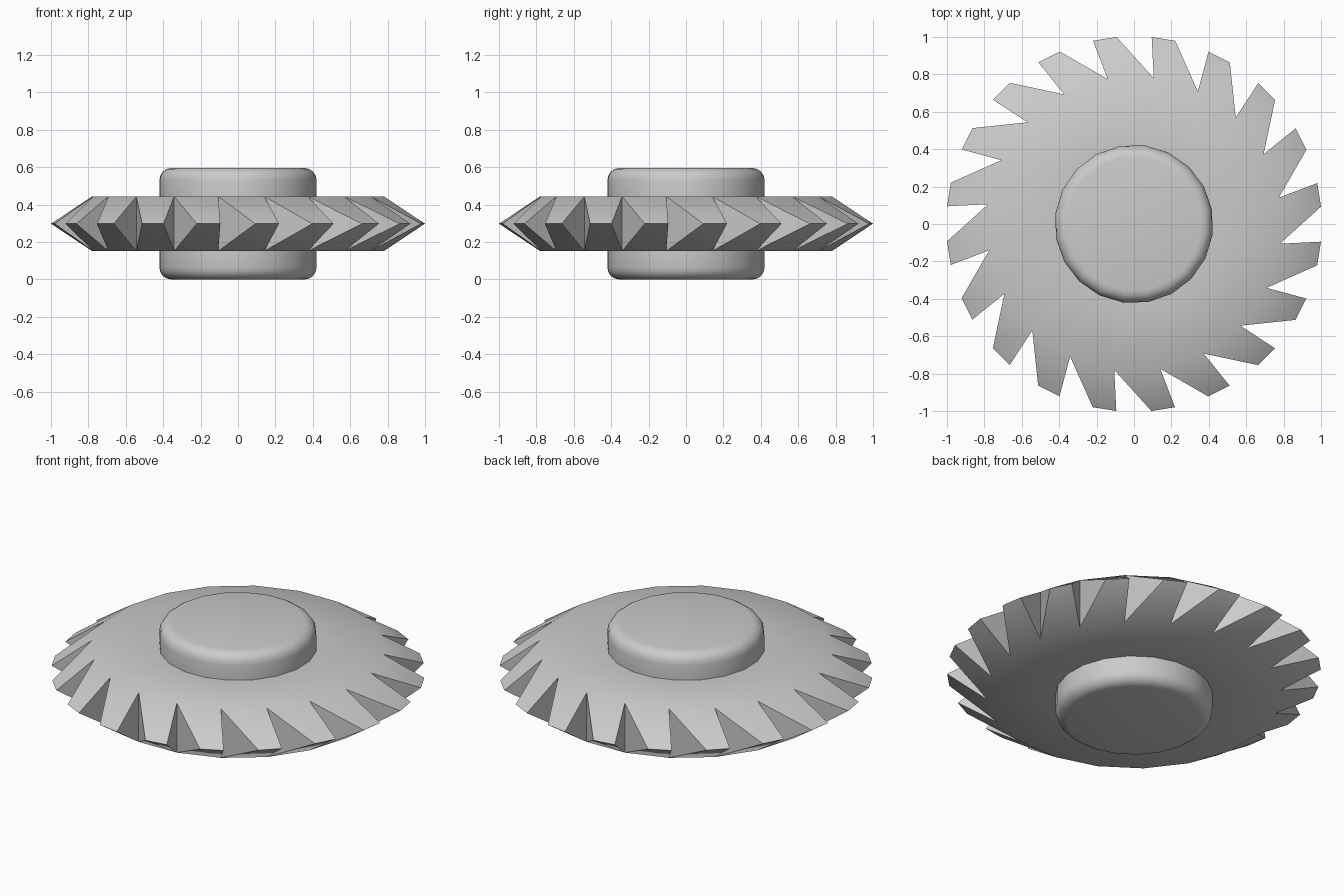
import bpy, bmesh
from math import sin, cos, radians, pi

if "Cube" in bpy.data.objects:
    bpy.data.objects.remove(bpy.data.objects["Cube"])

N = 20            # teeth, and sides of the hub
STEP = 360 / N
ZC = 0.298        # height of the cutting ridge
HALF = 0.146      # half thickness of the blade
R_HUB, H_HUB, BEV = 0.424, 0.298, 0.065

bm = bmesh.new()


def point(r, deg, z):
    # angles run clockwise from +y
    a = radians(deg)
    return bm.verts.new((r * sin(a), r * cos(a), z))


def ring(r, z):
    return [point(r, 7.7 + STEP * i, z) for i in range(N)]


# tooth tips: a short ridge edge per tooth, shared by both halves
lead = [point(1.004, 5.4 + STEP * i, ZC) for i in range(N)]
trail = [point(1.004, 12.7 + STEP * i, ZC) for i in range(N)]

# half profile of blade face and rounded hub: (radius, height above the ridge)
profile = [(0.787, HALF), (R_HUB, HALF)]
for k in range(5):
    t = k / 4 * pi / 2
    profile.append((R_HUB - BEV * (1 - cos(t)), H_HUB - BEV * (1 - sin(t))))

roots = []
for side in (1, -1):
    rings = [ring(r, ZC + side * h) for r, h in profile]
    roots.append(rings[0])
    for a, b in zip(rings, rings[1:]):
        for i in range(N):
            j = (i + 1) % N
            bm.faces.new((a[i], a[j], b[j], b[i]))
    bm.faces.new(rings[-1])
    # sloping tooth faces
    for i in range(N):
        bm.faces.new((rings[0][i], lead[i], trail[i], rings[0][(i + 1) % N]))

# notch walls between the teeth
top, bottom = roots
for i in range(N):
    bm.faces.new((top[i], bottom[i], lead[i]))
    bm.faces.new((top[i], bottom[i], trail[i - 1]))

bmesh.ops.recalc_face_normals(bm, faces=bm.faces)
mesh = bpy.data.meshes.new("toothed_wheel")
bm.to_mesh(mesh)
bm.free()
wheel = bpy.data.objects.new("toothed_wheel", mesh)
bpy.context.collection.objects.link(wheel)

# smooth rounded hub and blade slope, crisp notches
bpy.context.view_layer.objects.active = wheel
wheel.select_set(True)
bpy.ops.object.shade_smooth_by_angle(angle=radians(42))
